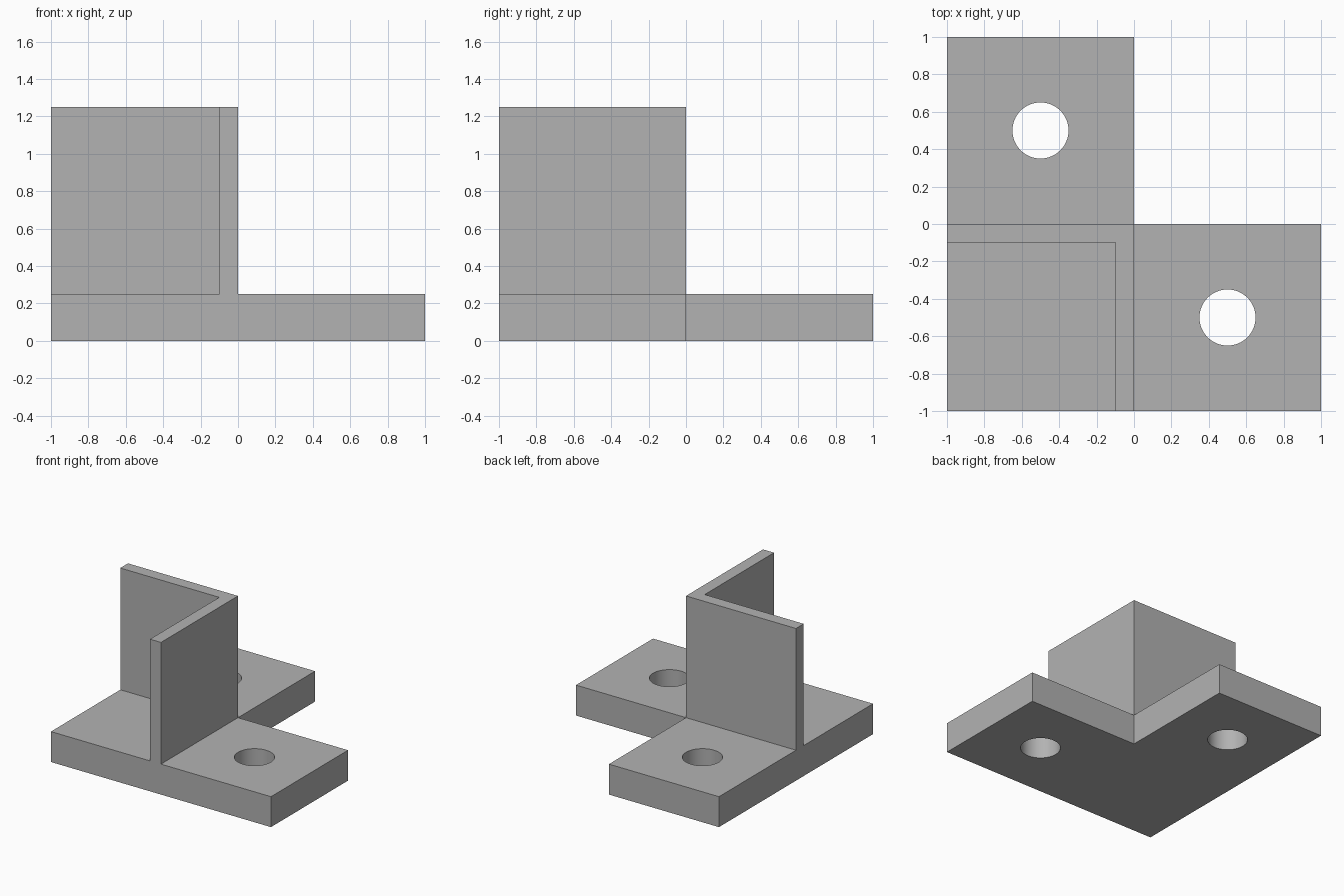
import bpy
import bmesh
from math import radians

if "Cube" in bpy.data.objects:
    bpy.data.objects.remove(bpy.data.objects["Cube"], do_unlink=True)

BASE_H, TOP, WALL = 0.25, 1.25, 0.1

# Single grey material
grey = bpy.data.materials.new("plain grey")
grey.use_nodes = True
color = (0.448, 0.448, 0.448, 1)
grey.diffuse_color = color
grey.node_tree.nodes["Principled BSDF"].inputs["Base Color"].default_value = color


def extrude_outline(name, outline, z0, z1):
    """Solid prism from a counter-clockwise xy outline."""
    bm = bmesh.new()
    face = bm.faces.new([bm.verts.new((x, y, z0)) for x, y in outline])
    new = bmesh.ops.extrude_face_region(bm, geom=[face])["geom"]
    bmesh.ops.translate(bm, vec=(0, 0, z1 - z0),
                        verts=[v for v in new if isinstance(v, bmesh.types.BMVert)])
    bmesh.ops.recalc_face_normals(bm, faces=bm.faces)
    mesh = bpy.data.meshes.new(name)
    bm.to_mesh(mesh)
    bm.free()
    mesh.materials.append(grey)
    obj = bpy.data.objects.new(name, mesh)
    bpy.context.collection.objects.link(obj)
    return obj


# L-shaped base plate
base = extrude_outline("base_plate", [(-1, -1), (1, -1), (1, 0), (0, 0), (0, 1), (-1, 1)],
                       0, BASE_H)

# Upright corner wall, open towards the front right corner
extrude_outline("corner_wall", [(-WALL, -1), (0, -1), (0, 0), (-1, 0), (-1, -WALL), (-WALL, -WALL)],
                BASE_H, TOP)

# Bolt holes through both arms of the plate
for side in (-1, 1):
    bpy.ops.mesh.primitive_cylinder_add(vertices=64, radius=0.15, depth=1,
                                        location=(0.5 * side, -0.5 * side, BASE_H / 2))
    cutter = bpy.context.object
    cutter.name = "hole_cutter"
    cutter.hide_render = True
    cutter.data.materials.append(grey)
    mod = base.modifiers.new("bolt_hole", "BOOLEAN")
    mod.operation = "DIFFERENCE"
    mod.solver = "EXACT"
    mod.object = cutter
    bpy.ops.object.select_all(action="DESELECT")
    base.select_set(True)
    bpy.context.view_layer.objects.active = base
    bpy.ops.object.modifier_apply(modifier=mod.name)
    bpy.data.objects.remove(cutter, do_unlink=True)

# Smooth hole walls, crisp plate edges
bpy.ops.object.shade_smooth_by_angle(angle=radians(30))
